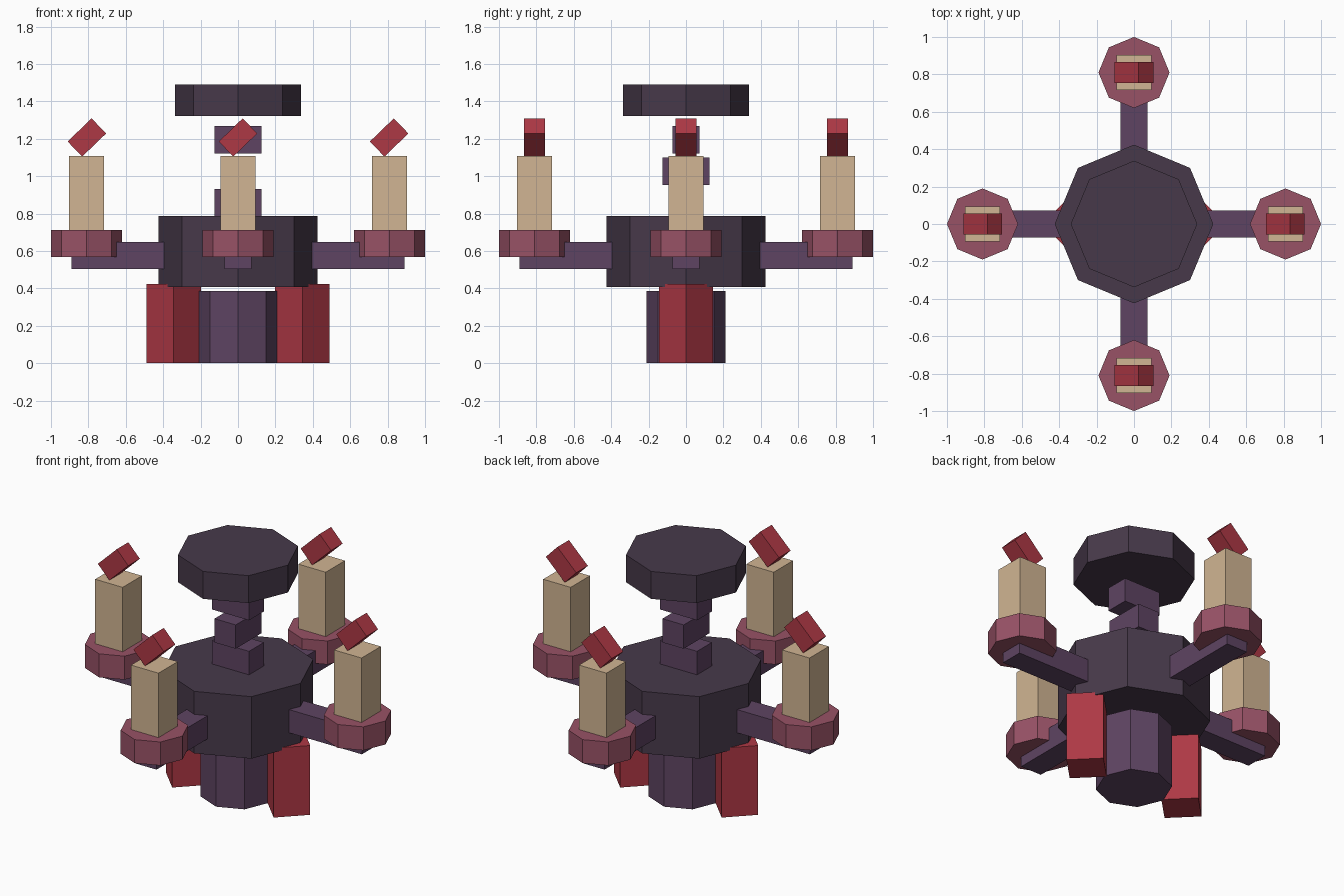
import bpy, bmesh, math
from mathutils import Matrix

if "Cube" in bpy.data.objects:
    bpy.data.objects.remove(bpy.data.objects["Cube"])


def material(name, hex_colour):
    """Flat material from an sRGB hex colour."""
    lin = []
    for i in (0, 2, 4):
        c = int(hex_colour[i:i + 2], 16) / 255
        lin.append(c / 12.92 if c <= 0.04045 else ((c + 0.055) / 1.055) ** 2.4)
    m = bpy.data.materials.new(name)
    m.diffuse_color = (*lin, 1)
    m.use_nodes = True
    m.node_tree.nodes["Principled BSDF"].inputs["Base Color"].default_value = m.diffuse_color
    return m


DARK = material("dark plum iron", "47394a")
PLUM = material("plum iron", "5e4462")
ROSE = material("rose cup", "985266")
WAX = material("candle wax", "d1b593")
RED = material("flame red", "ae3845")


def finish(name, bm, mat):
    me = bpy.data.meshes.new(name)
    bm.to_mesh(me)
    bm.free()
    me.materials.append(mat)
    ob = bpy.data.objects.new(name, me)
    bpy.context.collection.objects.link(ob)


def box(name, centre, size, mat, rot=Matrix()):
    bm = bmesh.new()
    bmesh.ops.create_cube(bm, size=1, matrix=Matrix.Translation(centre) @ rot @ Matrix.Diagonal((*size, 1)))
    finish(name, bm, mat)


def octagon(name, x, y, radius, z0, z1, mat):
    """Eight-sided prism with corners on the x and y axes."""
    bm = bmesh.new()
    ring = [bm.verts.new((x + radius * math.cos(i * math.pi / 4),
                          y + radius * math.sin(i * math.pi / 4), z0)) for i in range(8)]
    face = bm.faces.new(ring)
    top = bmesh.ops.extrude_face_region(bm, geom=[face], use_keep_orig=True)["geom"]
    bmesh.ops.translate(bm, vec=(0, 0, z1 - z0),
                        verts=[g for g in top if isinstance(g, bmesh.types.BMVert)])
    bmesh.ops.recalc_face_normals(bm, faces=bm.faces)
    finish(name, bm, mat)


# Central body, lower column and ceiling plate
octagon("body", 0, 0, 0.424, 0.408, 0.788, DARK)
octagon("lower_column", 0, 0, 0.212, 0, 0.386, PLUM)
octagon("ceiling_plate", 0, 0, 0.338, 1.322, 1.49, DARK)

# Chain links, alternately turned
for i in range(3):
    size = (0.144, 0.25, 0.146) if i == 1 else (0.25, 0.144, 0.146)
    box(f"chain_link_{i + 1}", (0, 0, 0.859 + 0.168 * i), size, PLUM)

# Red hanging drops, set corner-on
for side, s in (("left", -1), ("right", 1)):
    box(f"drop_{side}", (s * 0.344, 0, 0.2125), (0.206, 0.206, 0.425), RED,
        Matrix.Rotation(math.pi / 4, 4, 'Z'))

# Four arms, each with a cup, candle and slanted flame
for side, dx, dy in (("right", 1, 0), ("back", 0, 1), ("left", -1, 0), ("front", 0, -1)):
    x, y = dx * 0.81, dy * 0.81
    box(f"arm_{side}", (dx * 0.61, dy * 0.61, 0.576),
        (0.56 if dx else 0.142, 0.56 if dy else 0.142, 0.142), PLUM)
    octagon(f"cup_{side}", x, y, 0.19, 0.568, 0.712, ROSE)
    box(f"candle_{side}", (x, y, 0.905), (0.186, 0.186, 0.404), WAX)
    box(f"flame_{side}", (x - dx * 0.002, y, 1.207), (0.178, 0.112, 0.112), RED,
        Matrix.Rotation(-math.radians(44), 4, 'Y'))
